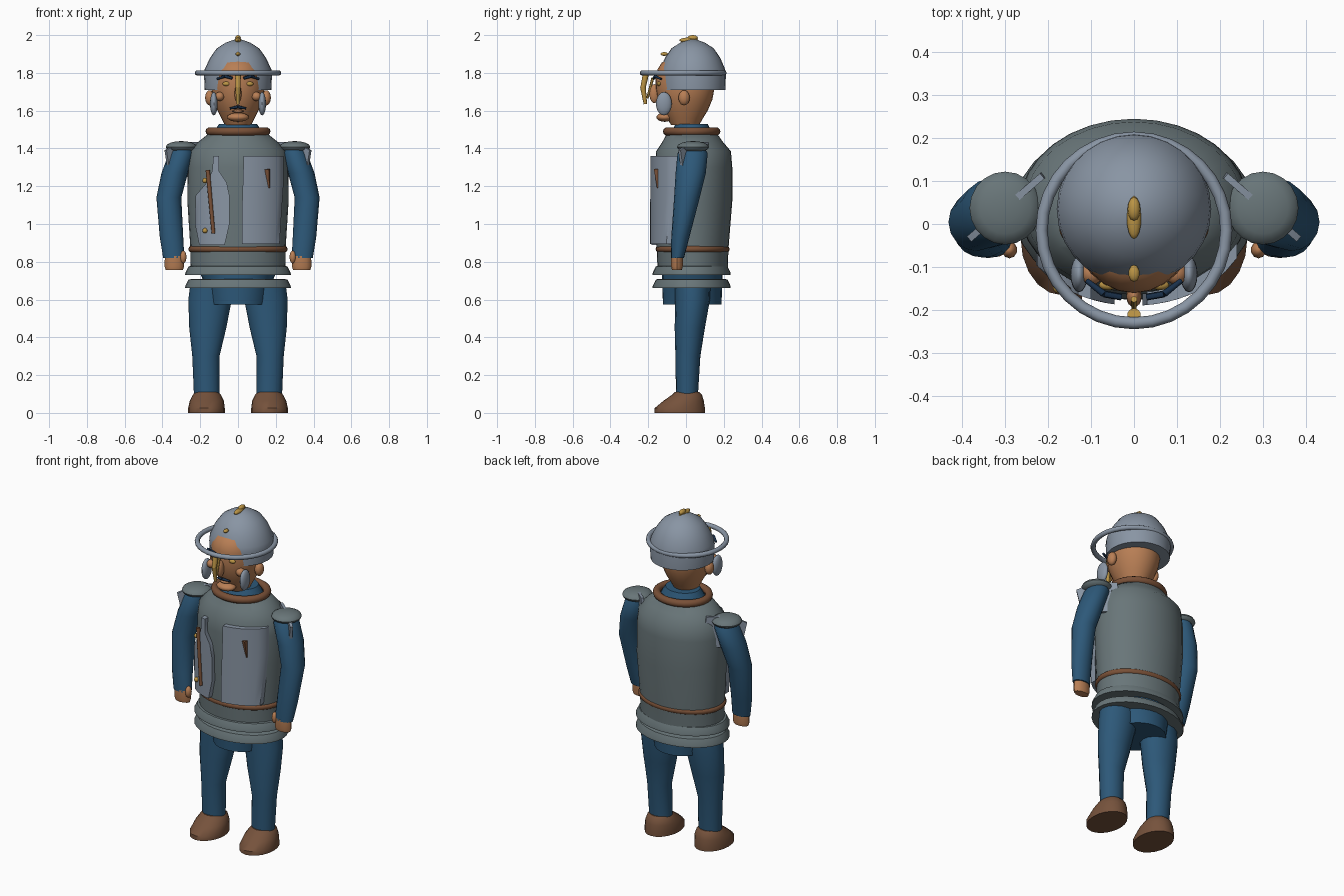
import bpy, bmesh, math
from mathutils import Vector


def material(name, rgb):
    m = bpy.data.materials.new(name)
    m.diffuse_color = (*rgb, 1)
    return m


DARK = material("dark_steel", (0.14, 0.18, 0.19))
LIGHT = material("light_steel", (0.25, 0.30, 0.37))
BLUE = material("blue_cloth", (0.026, 0.098, 0.19))
SKIN = material("skin", (0.48, 0.21, 0.09))
LEATHER = material("brown_leather", (0.19, 0.080, 0.038))
SHOE = material("shoe_brown", (0.18, 0.085, 0.045))
GOLD = material("gold", (0.50, 0.30, 0.06))
NAVY = material("navy_hair", (0.01, 0.03, 0.07))


def finish(name, bm, mat, angle=45):
    bmesh.ops.recalc_face_normals(bm, faces=bm.faces)
    me = bpy.data.meshes.new(name)
    bm.to_mesh(me)
    bm.free()
    ob = bpy.data.objects.new(name, me)
    bpy.context.collection.objects.link(ob)
    me.materials.append(mat)
    bpy.ops.object.select_all(action='DESELECT')
    bpy.context.view_layer.objects.active = ob
    ob.select_set(True)
    bpy.ops.object.shade_smooth_by_angle(angle=math.radians(angle))
    return ob


def skin_rings(name, rings, mat, closed=False):
    """Bridge rings of points; cap the ends unless closed."""
    bm = bmesh.new()
    vs = [[bm.verts.new(p) for p in r] for r in rings]
    n = len(vs[0])
    pairs = list(zip(vs, vs[1:])) + ([(vs[-1], vs[0])] if closed else [])
    for a, b in pairs:
        for i in range(n):
            j = (i + 1) % n
            bm.faces.new((a[i], a[j], b[j], b[i]))
    if not closed:
        bm.faces.new(vs[0])
        bm.faces.new(vs[-1])
    return finish(name, bm, mat)


def loft(name, sections, mat, n=24):
    """Sections are (cx, cy, z, rx, ry) ellipses."""
    ang = [2 * math.pi * i / n for i in range(n)]
    return skin_rings(name, [[(cx + rx * math.cos(a), cy + ry * math.sin(a), z) for a in ang]
                             for cx, cy, z, rx, ry in sections], mat)


def ring(name, cy, z, rx, ry, tube, mat, n=32, m=10):
    rings = []
    for i in range(n):
        a = 2 * math.pi * i / n
        rings.append([((rx + tube * math.cos(b)) * math.cos(a),
                       cy + (ry + tube * math.cos(b)) * math.sin(a),
                       z + tube * math.sin(b))
                      for b in [2 * math.pi * k / m for k in range(m)]])
    return skin_rings(name, rings, mat, closed=True)


def ball(name, c, r, mat, u=16, v=10):
    bm = bmesh.new()
    bmesh.ops.create_uvsphere(bm, u_segments=u, v_segments=v, radius=1)
    for p in bm.verts:
        p.co = Vector([c[i] + p.co[i] * r[i] for i in range(3)])
    return finish(name, bm, mat)


def rod(name, a, b, r1, r2, mat, n=8):
    a, b = Vector(a), Vector(b)
    bm = bmesh.new()
    rot = (b - a).to_track_quat('Z', 'Y')
    bmesh.ops.create_cone(bm, cap_ends=True, segments=n, radius1=r1, radius2=r2, depth=(b - a).length)
    for p in bm.verts:
        p.co = rot @ p.co + (a + b) / 2
    return finish(name, bm, mat)


def chest_y(x, out):
    return 0.04 - 0.205 * math.sqrt(max(0, 1 - (x / 0.27) ** 2)) - out


def chest_plate(name, rows, out=0.025, cols=8):
    """Curved plate on the chest; rows are (z, left x, right x)."""
    rings = []
    for z, x0, x1 in rows:
        xs = [x0 + (x1 - x0) * i / cols for i in range(cols + 1)]
        rings.append([(x, chest_y(x, out), z) for x in xs] +
                     [(x, chest_y(x, -0.01), z) for x in reversed(xs)])
    return skin_rings(name, rings, LIGHT)


# Torso armour, belt, skirt bands, collar
loft("torso", [(0, 0.035, 0.74, 0.25, 0.185), (0, 0.035, 0.87, 0.252, 0.19),
               (0, 0.04, 1.12, 0.268, 0.205), (0, 0.04, 1.30, 0.266, 0.205),
               (0, 0.04, 1.385, 0.255, 0.198), (0, 0.035, 1.435, 0.21, 0.16),
               (0, 0.032, 1.475, 0.16, 0.135)], DARK, 32)
ring("belt", 0.035, 0.867, 0.245, 0.178, 0.018, LEATHER)
for i, z in enumerate((0.73, 0.66)):
    loft(f"skirt_band_{i + 1}", [(0, 0.03, z, 0.28, 0.207), (0, 0.03, z + 0.012, 0.279, 0.206),
                                 (0, 0.03, z + 0.045, 0.262, 0.19), (0, 0.03, z + 0.05, 0.24, 0.175)], DARK, 32)
ring("collar", 0.03, 1.49, 0.15, 0.13, 0.022, LEATHER)
loft("neck_cloth", [(0, 0.03, 1.46, 0.14, 0.12), (0, 0.03, 1.50, 0.12, 0.10), (0, 0.03, 1.53, 0.10, 0.085)], BLUE)
loft("hips", [(0, 0.033, 0.575, 0.155, 0.155), (0, 0.033, 0.66, 0.17, 0.158), (0, 0.033, 0.74, 0.20, 0.16)], BLUE)

# Chest plates with ornaments
chest_plate("right_chest_plate", [(0.895, 0.02, 0.22), (1.05, 0.02, 0.23), (1.2, 0.025, 0.24), (1.36, 0.03, 0.24)])
chest_plate("left_chest_plate", [(0.89, -0.205, -0.07), (1.0, -0.228, -0.045), (1.15, -0.225, -0.045),
                                 (1.22, -0.165, -0.06), (1.28, -0.137, -0.1), (1.36, -0.13, -0.1)])
rod("chest_strap", (-0.16, chest_y(-0.16, 0.028), 1.285), (-0.13, chest_y(-0.13, 0.03), 0.95), 0.012, 0.01, LEATHER)
for z in (1.23, 0.965):
    ball("strap_stud", (-0.175, chest_y(-0.175, 0.032), z), (0.014,) * 3, GOLD, 10, 6)
rod("chest_wedge", (0.155, chest_y(0.155, 0.028), 1.29), (0.165, chest_y(0.165, 0.028), 1.19), 0.016, 0.004, LEATHER, 4)

# Limbs and everything paired on the body
for s, side in ((1, "right"), (-1, "left")):
    loft(side + "_leg", [(s * .165, .005, .09, .068, .058), (s * .17, .01, .30, .072, .066),
                         (s * .16, .02, .45, .098, .08), (s * .148, .035, .60, .115, .092),
                         (s * .14, .035, .70, .11, .095)], BLUE, 16)
    loft(side + "_shoe", [(s * .167, -.033, 0, .097, .133), (s * .167, -.033, .025, .097, .133),
                          (s * .165, -.012, .065, .09, .106), (s * .165, .005, .095, .075, .08),
                          (s * .165, .005, .11, .062, .065)], SHOE, 20)
    loft(side + "_arm", [(s * .34, -.045, .82, .056, .034), (s * .352, -.03, .93, .062, .048),
                         (s * .366, .005, 1.14, .066, .068), (s * .335, .025, 1.27, .07, .08),
                         (s * .30, .035, 1.375, .066, .08), (s * .29, .035, 1.42, .045, .05)], BLUE, 16)
    loft(side + "_hand", [(s * .337, -.048, .757, .046, .026), (s * .337, -.048, .775, .052, .031),
                          (s * .337, -.048, .83, .05, .031)], SKIN, 12)
    ball(side + "_thumb", (s * .29, -.06, .825), (.018, .02, .034), SKIN, 10, 8)
    ball(side + "_shoulder_pad", (s * .30, .037, 1.408), (.083, .085, .031), DARK, 20, 8)
    # Upright blade crossing the shoulder diagonally
    along = Vector((s * 0.757, -0.653, 0))
    across = Vector((s * 0.653, 0.757, 0)) * 0.008
    mid = Vector((s * 0.297, 0.04, 0))
    rings = []
    for z, a, b in ((1.25, -0.085, 0.085), (1.31, -0.10, 0.098), (1.39, -0.115, 0.115), (1.435, -0.11, 0.02)):
        h = Vector((0, 0, z))
        rings.append([mid + along * a + across + h, mid + along * b + across + h,
                      mid + along * b - across + h, mid + along * a - across + h])
    skin_rings(side + "_shoulder_blade_plate", rings, LIGHT)

    # Paired face parts
    ball(side + "_ear", (s * .15, -.01, 1.668), (.024, .03, .04), SKIN)
    ball(side + "_cheek", (s * .098, -.115, 1.675), (.026, .026, .024), SKIN)
    ball(side + "_cheek_guard", (s * .128, -.117, 1.637), (.02, .042, .062), LIGHT)
    ball(side + "_eye", (s * .06, -.142, 1.742), (.022, .012, .012), GOLD, 12, 8)
    rod(side + "_brow_inner", (s * .03, -.17, 1.772), (s * .07, -.163, 1.782), .008, .008, NAVY)
    rod(side + "_brow_outer", (s * .07, -.163, 1.782), (s * .11, -.132, 1.768), .008, .006, NAVY)
    rod(side + "_moustache", (0, -.148, 1.62), (s * .042, -.134, 1.612), .009, .005, NAVY)

# Head and centre face parts
loft("head", [(0, -.005, 1.525, .07, .075), (0, -.005, 1.56, .088, .095), (0, -.005, 1.60, .108, .12),
              (0, -.005, 1.66, .132, .145), (0, -.005, 1.72, .142, .156), (0, -.01, 1.79, .135, .15),
              (0, -.01, 1.82, .128, .14), (0, -.01, 1.855, .11, .118), (0, -.01, 1.88, .06, .07)], SKIN)
ball("chin", (0, -.112, 1.565), (.058, .045, .024), SKIN)
ball("nose", (0, -.168, 1.69), (.018, .026, .05), SKIN)
ball("lower_lip", (0, -.128, 1.597), (.03, .016, .008), SKIN, 12, 8)

# Helmet
loft("helmet", [(0, .035, 1.71, .176, .174), (0, .035, 1.79, .18, .176), (0, .035, 1.82, .176, .172),
                (0, .035, 1.88, .148, .146), (0, .035, 1.93, .112, .112), (0, .035, 1.96, .065, .065),
                (0, .035, 1.976, .02, .02)], LIGHT, 28)
ring("helmet_brim", -.015, 1.80, .215, .216, .014, LIGHT)
ball("helmet_crest", (0, .015, 1.973), (.017, .05, .014), GOLD)
ball("crest_knob", (0, .035, 1.985), (.015, .028, .015), GOLD, 12, 8)
ball("helmet_stud", (0, -.115, 1.90), (.013, .02, .01), GOLD, 10, 8)
rod("nose_guard", (0, -.212, 1.795), (0, -.228, 1.72), .016, .014, GOLD, 10)
rod("nose_guard_tip", (0, -.228, 1.725), (0, -.215, 1.635), .015, .009, GOLD, 10)
rod("nose_guard_brace", (0, -.175, 1.775), (0, -.205, 1.665), .008, .006, GOLD, 6)
